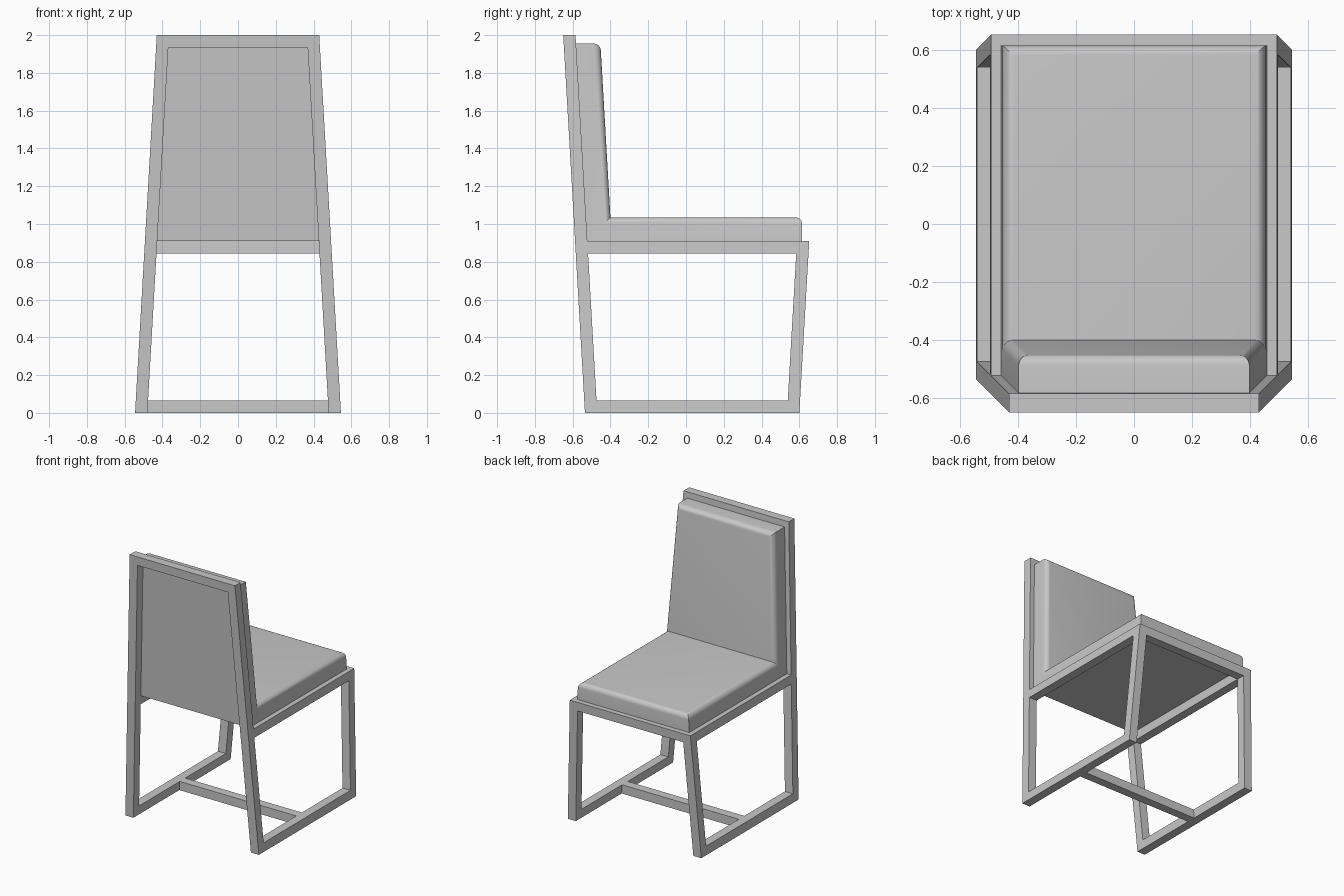
import bpy
import bmesh

LEAN = 0.0575          # outward slope shared by every upright
BAR = 0.065            # frame bar thickness
TOP, SEAT = 2.0, 0.91  # top of back frame, top of seat frame

cube = bpy.data.objects.get("Cube")
if cube:
    bpy.data.objects.remove(cube, do_unlink=True)

grey = bpy.data.materials.new("plain_grey")
grey.use_nodes = True
colour = (0.58, 0.58, 0.58, 1)
grey.diffuse_color = colour
grey.node_tree.nodes["Principled BSDF"].inputs["Base Color"].default_value = colour


# Leaning reference planes as functions of height
def side_out(z): return 0.545 - LEAN * z
def side_in(z): return side_out(z) - BAR
def back_out(z): return -0.535 - LEAN * z
def back_in(z): return back_out(z) + BAR
def front_out(z): return 0.60 + LEAN * z
def front_in(z): return front_out(z) - BAR


def prism(name, profile, x_low, x_high, mirror=False):
    """Extrude a (y, z) profile between two leaning side planes."""
    bm = bmesh.new()
    low = [bm.verts.new((x_low(z), y, z)) for y, z in profile]
    high = [bm.verts.new((x_high(z), y, z)) for y, z in profile]
    bm.faces.new(low)
    bm.faces.new(high[::-1])
    for i in range(len(profile)):
        j = (i + 1) % len(profile)
        bm.faces.new((low[i], high[i], high[j], low[j]))
    bmesh.ops.recalc_face_normals(bm, faces=bm.faces)
    mesh = bpy.data.meshes.new(name)
    bm.to_mesh(mesh)
    bm.free()
    mesh.materials.append(grey)
    obj = bpy.data.objects.new(name, mesh)
    bpy.context.collection.objects.link(obj)
    if mirror:
        obj.modifiers.new("Mirror", 'MIRROR')
    return obj


def between(y0, y1, z0, z1):
    return [(y0(z0), z0), (y1(z0), z0), (y1(z1), z1), (y0(z1), z1)]


# Side frames: legs and rails, mirrored to the other side
for name, profile in (
    ("back_legs", between(back_out, back_in, 0, TOP)),
    ("front_legs", between(front_in, front_out, 0, SEAT)),
    ("floor_rails", between(back_in, front_in, 0, BAR)),
    ("seat_side_rails", between(back_in, front_in, SEAT - BAR, SEAT)),
):
    prism(name, profile, side_in, side_out, mirror=True)

# Bars running across between the side frames
for name, profile in (
    ("back_top_rail", between(back_out, back_in, TOP - BAR, TOP)),
    ("seat_front_rail", between(front_in, front_out, SEAT - BAR, SEAT)),
    ("floor_stretcher", between(lambda z: 0.0, lambda z: BAR, 0, BAR)),
):
    prism(name, profile, lambda z: -side_in(z), side_in)

# One-piece L-shaped seat and back cushion
PAD_TOP, PAD_SEAT, PAD_FRONT = 1.955, 1.035, 0.615
pad_profile = [
    (back_in(SEAT), SEAT), (PAD_FRONT, SEAT), (PAD_FRONT, PAD_SEAT),
    (-0.40, PAD_SEAT), (-0.453, PAD_TOP), (back_in(PAD_TOP), PAD_TOP),
]
cushion = prism("cushion", pad_profile,
                lambda z: 0.035 - side_out(z), lambda z: side_out(z) - 0.035)

# Round the border of the sitting and leaning surfaces
bm = bmesh.new()
bm.from_mesh(cushion.data)
bm.normal_update()


def is_padded(face):
    c = face.calc_center_median()
    up = face.normal.z > 0.9 and c.z < 1.2
    forward = face.normal.y > 0.9 and c.z > 1.2
    return up or forward


border = [e for e in bm.edges if sum(is_padded(f) for f in e.link_faces) == 1]
bmesh.ops.bevel(bm, geom=border, offset=0.035, segments=6, profile=0.5,
                affect='EDGES', clamp_overlap=True)
bm.to_mesh(cushion.data)
bm.free()

bpy.ops.object.select_all(action='DESELECT')
cushion.select_set(True)
bpy.context.view_layer.objects.active = cushion
bpy.ops.object.shade_smooth_by_angle(angle=0.5)
